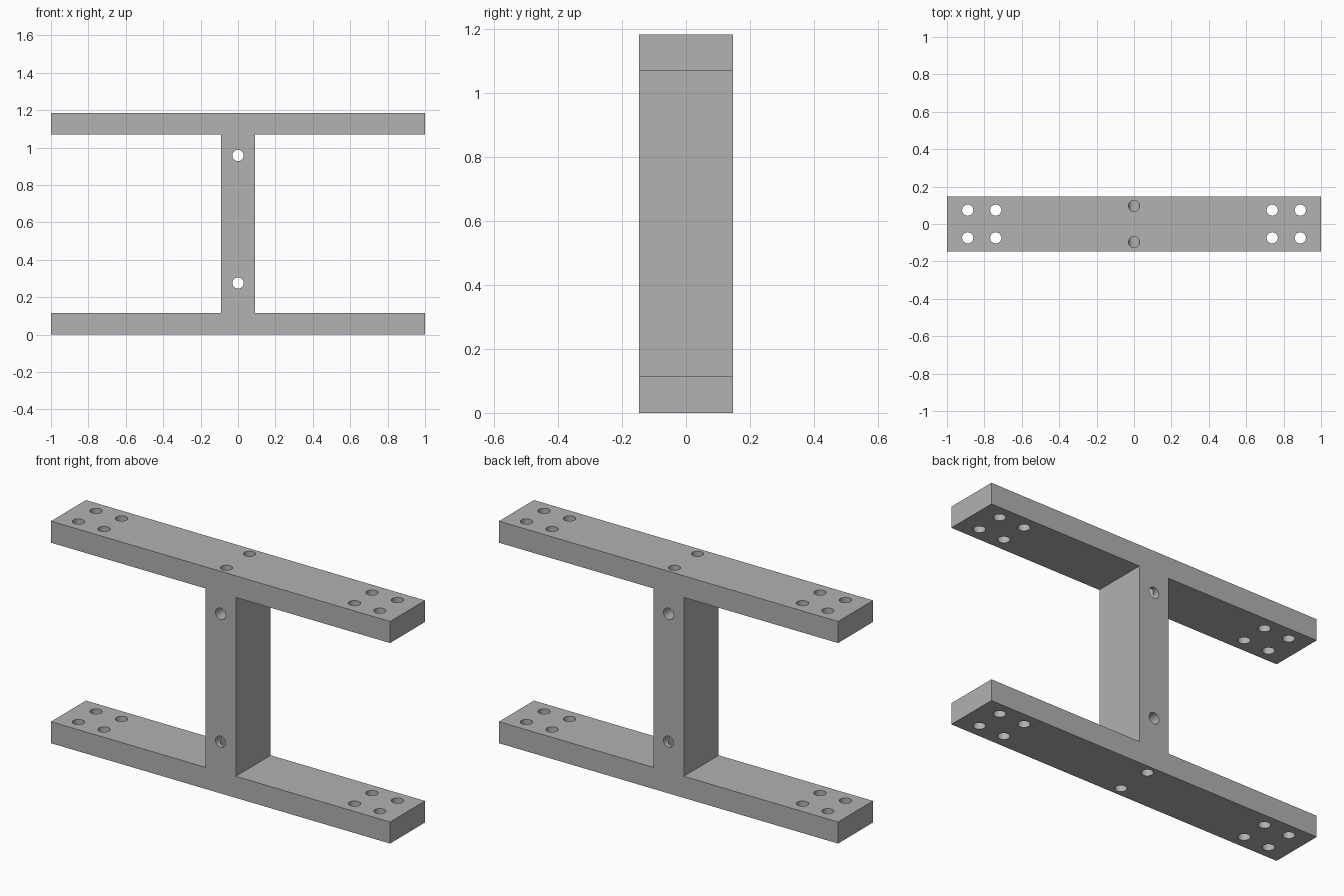
import bpy
import bmesh
from mathutils import Matrix, Vector

HEIGHT, HALF_DEPTH = 1.184, 0.147
FLANGE, HALF_WEB = 0.115, 0.09
RADIUS = 0.03
PIN_HEIGHTS = (0.275, 0.957)

cube = bpy.data.objects.get("Cube")
if cube:
    bpy.data.objects.remove(cube, do_unlink=True)

grey = bpy.data.materials.new("plain grey")
grey.use_nodes = True
colour = (0.445, 0.445, 0.445, 1)
grey.diffuse_color = colour
grey.node_tree.nodes["Principled BSDF"].inputs["Base Color"].default_value = colour


def add_object(name, bm):
    bmesh.ops.recalc_face_normals(bm, faces=bm.faces)
    mesh = bpy.data.meshes.new(name)
    bm.to_mesh(mesh)
    bm.free()
    mesh.materials.append(grey)
    obj = bpy.data.objects.new(name, mesh)
    bpy.context.collection.objects.link(obj)
    return obj


def drill(bm, start, end, radius):
    """Add a cylinder between two points."""
    start, end = Vector(start), Vector(end)
    axis = end - start
    turn = axis.to_track_quat('Z', 'Y').to_matrix().to_4x4()
    bmesh.ops.create_cone(bm, cap_ends=True, segments=32, radius1=radius,
                          radius2=radius, depth=axis.length,
                          matrix=Matrix.Translation((start + end) / 2) @ turn)


# H-shaped bracket: one extruded profile
right = [(HALF_WEB, FLANGE), (HALF_WEB, HEIGHT - FLANGE),
         (1, HEIGHT - FLANGE), (1, HEIGHT)]
right = [(1, 0), (1, FLANGE)] + right
profile = right + [(-x, z) for x, z in reversed(right)]
bm = bmesh.new()
face = bm.faces.new([bm.verts.new((x, -HALF_DEPTH, z)) for x, z in profile])
ext = bmesh.ops.extrude_face_region(bm, geom=[face])
bmesh.ops.translate(bm, vec=(0, 2 * HALF_DEPTH, 0),
                    verts=[v for v in ext["geom"] if isinstance(v, bmesh.types.BMVert)])
bracket = add_object("bracket", bm)

# Upright holes: bolt groups through both flanges, blind holes into the web
bm = bmesh.new()
for side in (-1, 1):
    for x in (0.739, 0.889):
        for y in (-0.074, 0.074):
            drill(bm, (side * x, y, -0.1), (side * x, y, HEIGHT + 0.1), RADIUS)
    y = side * 0.097
    drill(bm, (0, y, -0.1), (0, y, PIN_HEIGHTS[0]), RADIUS - 0.0005)
    drill(bm, (0, y, PIN_HEIGHTS[1]), (0, y, HEIGHT + 0.1), RADIUS - 0.0005)
upright = add_object("upright_hole_cutter", bm)

# Cross holes through the web from front to back
bm = bmesh.new()
for z in PIN_HEIGHTS:
    drill(bm, (0, -0.3, z), (0, 0.3, z), RADIUS)
cross = add_object("cross_hole_cutter", bm)

for cutter in (upright, cross):
    cutter.hide_render = True
    cutter.display_type = 'WIRE'
    mod = bracket.modifiers.new(cutter.name, 'BOOLEAN')
    mod.operation = 'DIFFERENCE'
    mod.solver = 'EXACT'
    mod.object = cutter

# Apply the cuts and drop the cutters
bpy.context.view_layer.update()
cut = bpy.data.meshes.new_from_object(
    bracket.evaluated_get(bpy.context.evaluated_depsgraph_get()))
bracket.modifiers.clear()
bracket.data = cut
cut.materials.clear()
cut.materials.append(grey)
for cutter in (upright, cross):
    bpy.data.objects.remove(cutter, do_unlink=True)

# Round hole walls, crisp edges
bpy.ops.object.select_all(action='DESELECT')
bracket.select_set(True)
bpy.context.view_layer.objects.active = bracket
bpy.ops.object.shade_smooth_by_angle(angle=0.5)
